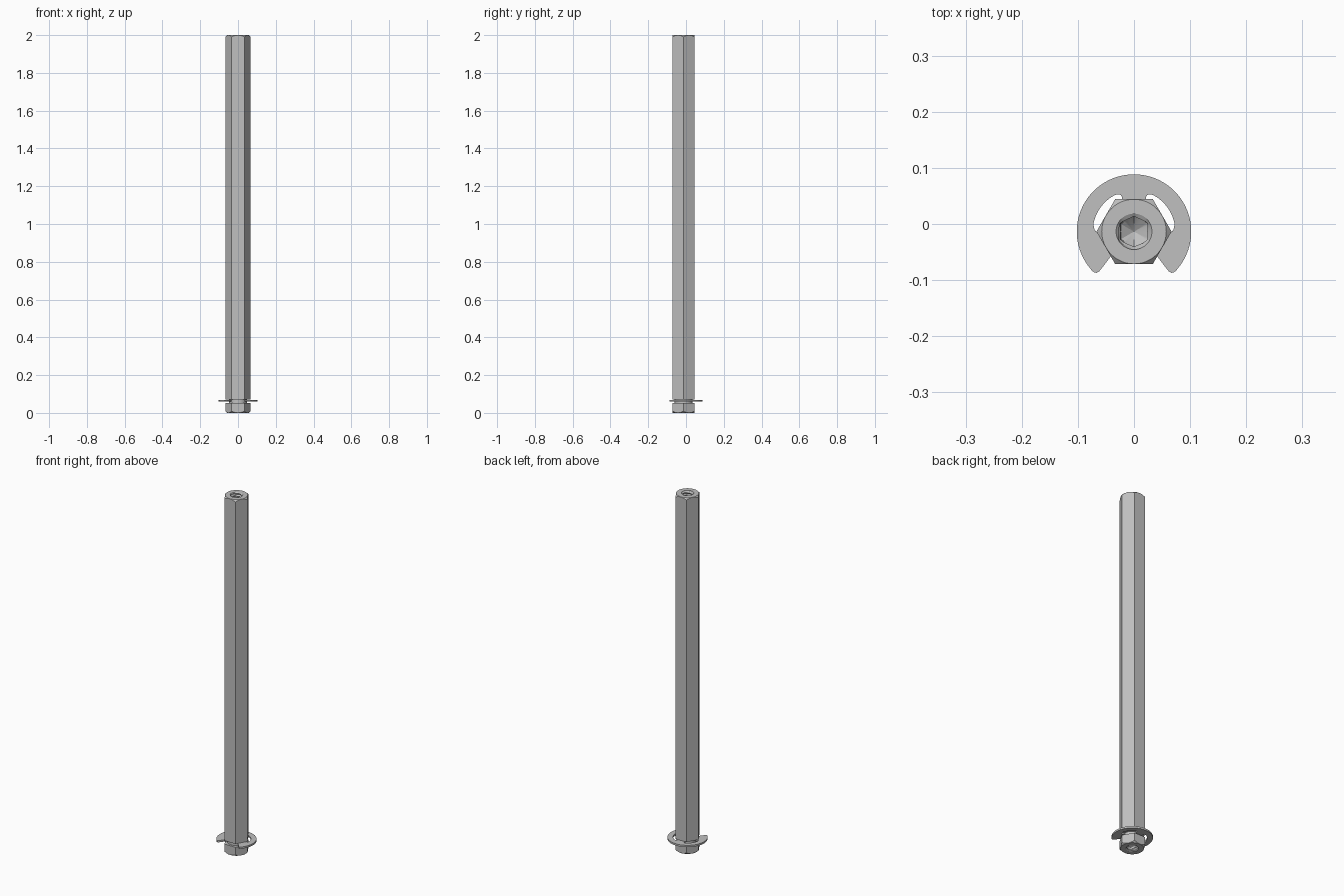
import bpy, bmesh, math

cube = bpy.data.objects.get("Cube")
if cube:
    bpy.data.objects.remove(cube, do_unlink=True)

CY = -0.0135                      # shaft axis offset in y
APOTHEM, LENGTH, SEG = 0.058, 2.0, 48
GROOVE_R, GROOVE_LOW, GROOVE_TOP = 0.047, 0.052, 0.071
MAJOR_R, MINOR_APOTHEM = 0.032, 0.0235
PITCH, HOLE_DEPTH = 0.016, 0.128

steel = bpy.data.materials.new("brushed steel grey")
steel.use_nodes = True
steel.diffuse_color = (0.53, 0.53, 0.53, 1)
steel.node_tree.nodes["Principled BSDF"].inputs["Base Color"].default_value = (0.53, 0.53, 0.53, 1)


def finish(name, bm, angle=25):
    bmesh.ops.recalc_face_normals(bm, faces=bm.faces[:])
    mesh = bpy.data.meshes.new(name)
    bm.to_mesh(mesh)
    bm.free()
    mesh.materials.append(steel)
    obj = bpy.data.objects.new(name, mesh)
    obj.location.y = CY
    bpy.context.collection.objects.link(obj)
    bpy.ops.object.select_all(action='DESELECT')
    bpy.context.view_layer.objects.active = obj
    obj.select_set(True)
    bpy.ops.object.shade_smooth_by_angle(angle=math.radians(angle))
    return obj


def hexagon(apothem, t, corner=0.0):
    """Radius of a hexagon at angle t, with a corner at the given angle."""
    u = (t - corner) % (math.pi / 3) - math.pi / 6
    return apothem / math.cos(u)


def ring(bm, radius, height):
    """Closed loop; radius and height are functions of the angle."""
    loop = []
    for i in range(SEG):
        t = 2 * math.pi * i / SEG
        r = radius(t)
        loop.append(bm.verts.new((r * math.cos(t), r * math.sin(t), height(t))))
    return loop


def circle(r):
    return lambda t: r


def thread_rings(bm, end, inward):
    """Threaded wall from the rim inwards, as a helix of crests and roots."""
    rings = [ring(bm, circle(MAJOR_R), circle(end))]
    rows = int(HOLE_DEPTH / PITCH * 4)
    for k in range(1, rows + 1):
        z = end + inward * k * PITCH / 4

        def wall(t, z=z):
            phase = (z / PITCH - t / (2 * math.pi)) % 1
            root = abs(2 * phase - 1)
            return hexagon(MINOR_APOTHEM, t, math.pi / 6) * (1 - root) + MAJOR_R * root
        rings.append(ring(bm, wall, circle(z)))
    rings.append(ring(bm, lambda t: hexagon(MINOR_APOTHEM, t, math.pi / 6),
                      circle(end + inward * (HOLE_DEPTH + 0.004))))
    return rings


# Hexagonal shaft: threaded ends, rounded chamfers and a clip groove
bm = bmesh.new()
hex_r = lambda t: hexagon(APOTHEM, t)
drop = lambda t: (hex_r(t) - APOTHEM) * 1.0
bottom_hole = thread_rings(bm, 0.0, 1)
top_hole = thread_rings(bm, LENGTH, -1)
outside = [
    ring(bm, circle(APOTHEM - 0.0005), circle(0)),
    ring(bm, hex_r, lambda t: 0.0005 + drop(t)),
    ring(bm, hex_r, circle(GROOVE_LOW)),
    ring(bm, circle(GROOVE_R), circle(GROOVE_LOW)),
    ring(bm, circle(GROOVE_R), circle(GROOVE_TOP)),
    ring(bm, hex_r, circle(GROOVE_TOP)),
    ring(bm, hex_r, lambda t: LENGTH - 0.0005 - drop(t)),
    ring(bm, circle(APOTHEM - 0.0005), circle(LENGTH)),
]
loops = bottom_hole[::-1] + outside + top_hole
for a, b in zip(loops, loops[1:]):
    for i in range(SEG):
        j = (i + 1) % SEG
        bm.faces.new((a[i], a[j], b[j], b[i]))
# Conical bottoms of the two holes
for loop, z in ((loops[0], HOLE_DEPTH + 0.02), (loops[-1], LENGTH - HOLE_DEPTH - 0.02)):
    tip = bm.verts.new((0, 0, z))
    for i in range(SEG):
        bm.faces.new((loop[i], loop[(i + 1) % SEG], tip))
finish("hex_shaft", bm)


# Retaining clip: half outline mirrored in x, then extruded
def polar(deg, r):
    return (r * math.cos(math.radians(deg)), r * math.sin(math.radians(deg)))


def arc(r, start, end, steps):
    return [polar(start + (end - start) * i / steps, r) for i in range(steps + 1)]


half = arc(GROOVE_R, 85, 68, 3)                                   # back tab
half += [(0.021, 0.057), (0.0215, 0.062), (0.024, 0.0655), (0.029, 0.0665), (0.034, 0.065)]
half += arc(0.0735, 58, 10, 12)                                   # open pocket
half += [(0.0705, 0.004), (0.067, -0.001), (0.060, 0.002)]        # side shoulder
half += arc(GROOVE_R, 0, -44, 8)                                  # gripping arc
half += [(0.042, -0.045), (0.058, -0.066), (0.062, -0.071), (0.0665, -0.0735),
         (0.071, -0.073), (0.0755, -0.069)]                       # rounded arm end
half += arc(0.102, -37, 87, 40)                                   # outer edge
# Walk the right half, then its mirror image back to the start
outline = half + [(-x, y) for x, y in reversed(half)]

bm = bmesh.new()
face = bm.faces.new([bm.verts.new((x, y, 0.059)) for x, y in outline])
extruded = bmesh.ops.extrude_face_region(bm, geom=[face])
top_verts = [g for g in extruded["geom"] if isinstance(g, bmesh.types.BMVert)]
bmesh.ops.translate(bm, verts=top_verts, vec=(0, 0, 0.010))
bmesh.ops.triangulate(bm, faces=[f for f in bm.faces if len(f.verts) > 4])
finish("retaining_clip", bm)
